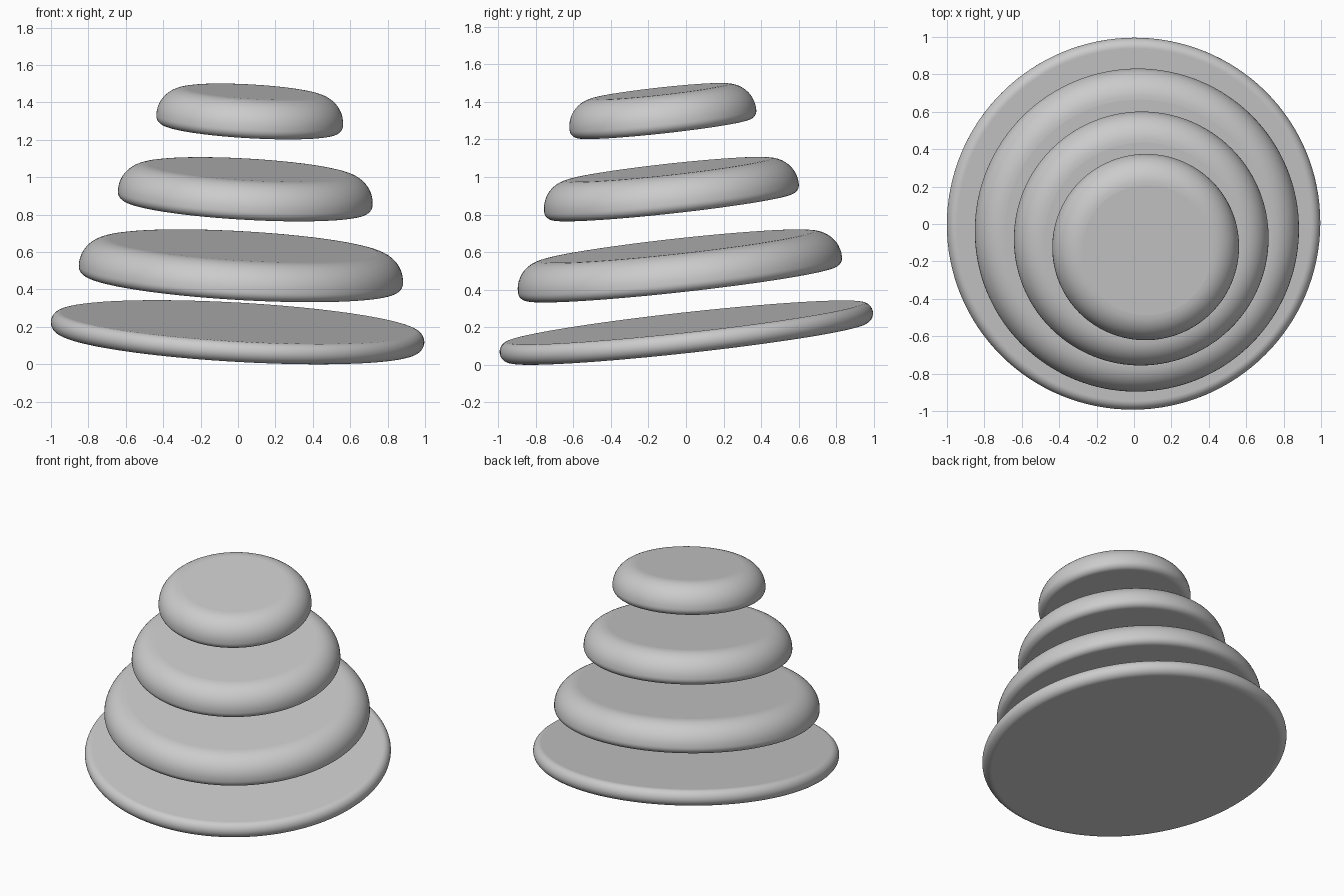
import bpy, bmesh, math
from mathutils import Vector

if "Cube" in bpy.data.objects:
    bpy.data.objects.remove(bpy.data.objects["Cube"])

# One plain grey for every part
grey = bpy.data.materials.new("grey")
grey.diffuse_color = (0.6, 0.6, 0.6, 1)
grey.use_nodes = True
grey.node_tree.nodes["Principled BSDF"].inputs["Base Color"].default_value = grey.diffuse_color

# Common tilted axis of the stack
AXIS = Vector((0.057, -0.11, 1))
ROT = Vector((0, 0, 1)).rotation_difference(AXIS)
FOOT = Vector((-0.012, 0.0205, 0))


def disc(name, z, radius, thick, low, top_in, top_h, seg=128, steps=12):
    """Flat disc with a small rounded lower edge and a larger rounded upper edge.
    z is the height of the centre of its underside."""
    prof = []
    for i in range(steps + 1):
        a = math.pi / 2 * i / steps
        prof.append((radius - low + low * math.sin(a), low - low * math.cos(a)))
    if thick - top_h - low < 0.002:
        prof.pop()
    for i in range(steps + 1):
        a = math.pi / 2 * i / steps
        prof.append((radius - top_in + top_in * math.cos(a),
                     thick - top_h + top_h * math.sin(a)))
    bm = bmesh.new()
    rings = []
    for r, h in prof:
        rings.append([bm.verts.new((r * math.cos(2 * math.pi * k / seg),
                                    r * math.sin(2 * math.pi * k / seg), h))
                      for k in range(seg)])
    for a, b in zip(rings, rings[1:]):
        for k in range(seg):
            n = (k + 1) % seg
            bm.faces.new((a[k], a[n], b[n], b[k]))
    bm.faces.new(rings[0][::-1])
    bm.faces.new(rings[-1])
    for f in bm.faces:
        f.smooth = len(f.verts) == 4
    mesh = bpy.data.meshes.new(name)
    bm.to_mesh(mesh)
    bm.free()
    mesh.materials.append(grey)
    ob = bpy.data.objects.new(name, mesh)
    bpy.context.collection.objects.link(ob)
    ob.rotation_mode = 'QUATERNION'
    ob.rotation_quaternion = ROT
    ob.location = FOOT + AXIS * z


# Thin base plate, then three shrinking rounded tiers floating above it
disc("base_plate", 0.116, 1.0, 0.11, 0.055, 0.05, 0.055)
for name, z, radius in (("lower_tier", 0.433, 0.868),
                        ("middle_tier", 0.842, 0.682),
                        ("top_tier", 1.258, 0.50)):
    disc(name, z, radius, 0.2, 0.045, 0.15, 0.15)
